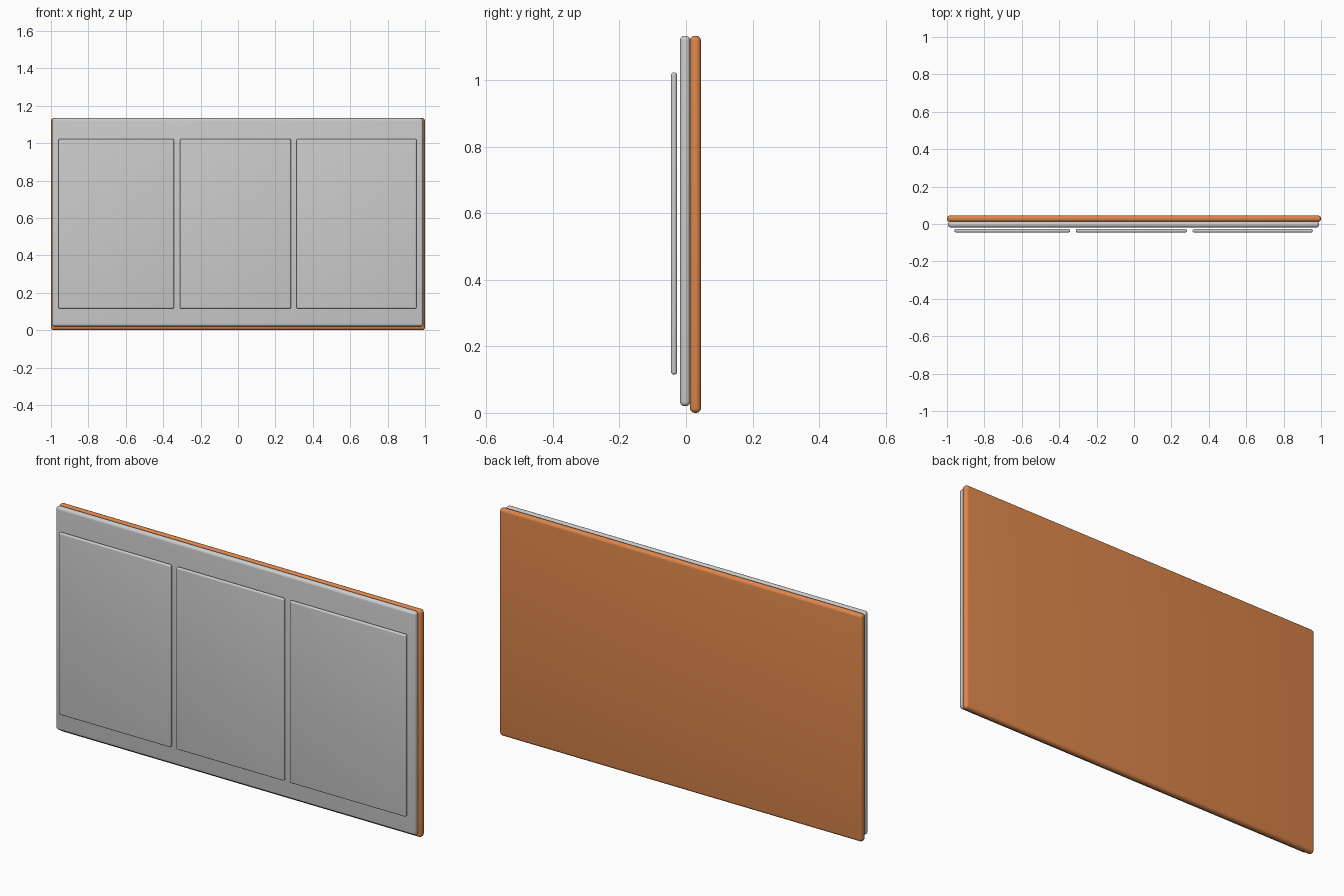
import bpy

if "Cube" in bpy.data.objects:
    bpy.data.objects.remove(bpy.data.objects["Cube"])


def board(name, x, y, z, radius, color=None):
    """Rounded slab spanning the given (min, max) ranges."""
    spans = (x, y, z)
    bpy.ops.mesh.primitive_cube_add(size=1, location=[(a + b) / 2 for a, b in spans])
    ob = bpy.context.object
    ob.name = name
    ob.scale = [b - a for a, b in spans]
    bpy.ops.object.transform_apply(location=False, rotation=False, scale=True)
    bev = ob.modifiers.new("rounded_edges", "BEVEL")
    bev.width = radius
    bev.segments = 5
    bpy.ops.object.modifier_apply(modifier=bev.name)
    bpy.ops.object.shade_smooth_by_angle()
    if color:
        mat = bpy.data.materials.new(name + "_color")
        mat.diffuse_color = color
        mat.use_nodes = True
        mat.node_tree.nodes["Principled BSDF"].inputs["Base Color"].default_value = mat.diffuse_color
        ob.data.materials.append(mat)
    return ob


# Orange backing board
board("back_board", (-1.0, 1.0), (0.012, 0.045), (0.0, 1.133), 0.015,
      (0.72, 0.24, 0.07, 1))

# Grey front board
board("front_board", (-0.995, 0.99), (-0.018, 0.013), (0.02, 1.133), 0.014)

# Three thin panels floating just in front
panel_spans = [(-0.96, -0.342), (-0.311, 0.283), (0.313, 0.955)]
for side, span in zip(("left", "middle", "right"), panel_spans):
    board(side + "_panel", span, (-0.045, -0.027), (0.115, 1.023), 0.008)
